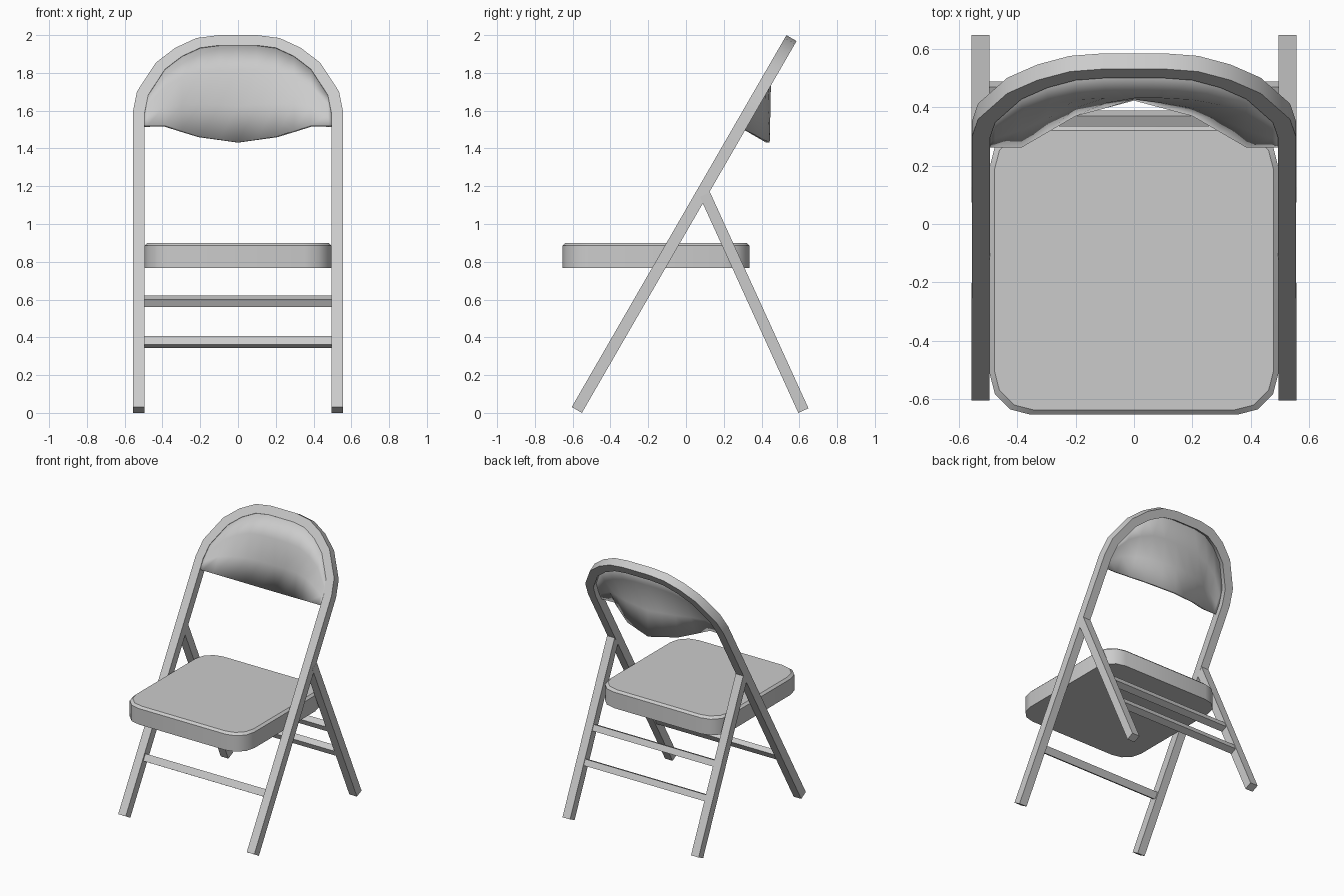
import bpy, bmesh
from math import radians
from mathutils import Vector

if "Cube" in bpy.data.objects:
    bpy.data.objects.remove(bpy.data.objects["Cube"])

FRONT = ((0, -0.587, 0), radians(60))      # tilted plane of front frame: local x, along, outward
REAR = ((0, 0.627, 0), radians(114.5))     # tilted plane of rear legs
FLAT = ((0, -0.159, 0), 0)


def make(name, bm, plane, angle=35):
    bmesh.ops.recalc_face_normals(bm, faces=bm.faces)
    me = bpy.data.meshes.new(name)
    bm.to_mesh(me)
    bm.free()
    me.shade_smooth()
    me.set_sharp_from_angle(angle=radians(angle))
    ob = bpy.data.objects.new(name, me)
    ob.location = plane[0]
    ob.rotation_euler = (plane[1], 0, 0)
    bpy.context.collection.objects.link(ob)
    return ob


def box(name, center, size, plane):
    bm = bmesh.new()
    bmesh.ops.create_cube(bm, size=1)
    for v in bm.verts:
        v.co = [c + p * s for c, p, s in zip(center, v.co, size)]
    return make(name, bm, plane)


def loft(bm, rings):
    loops = [[bm.verts.new(p) for p in r] for r in rings]
    n = len(loops[0])
    for a, b in zip(loops, loops[1:]):
        for i in range(n):
            j = (i + 1) % n
            bm.faces.new((a[i], a[j], b[j], b[i]))
    bm.faces.new(loops[0][::-1])
    bm.faces.new(loops[-1])


# Front frame: square tube bent into an inverted U
half = [(.494, 1.82), (.476, 1.925), (.386, 2.084), (.296, 2.163), (.2, 2.214), (.1, 2.229)]
arch = [(-x, v) for x, v in half] + half[::-1]
path = [Vector(p) for p in [(-.495, .018)] + arch + [(.495, .018)]]
W, H = .062, .031
rings = []
for i, p in enumerate(path):
    d0 = (p - path[max(i - 1, 0)]) if i else path[1] - p
    d1 = (path[i + 1] - p) if i < len(path) - 1 else d0
    n0, n1 = (Vector((-d.y, d.x)).normalized() for d in (d0, d1))
    m = (n0 + n1).normalized()
    q = p + m * W / m.dot(n0)
    rings.append([(p.x, p.y, H), (q.x, q.y, H), (q.x, q.y, -H), (p.x, p.y, -H)])
bm = bmesh.new()
loft(bm, rings)
make("front_frame", bm, FRONT)

# Backrest: sheet filling the arch, bowed backwards towards its lower edge
def bow(x):
    x = abs(x)
    if x < .2:
        return .186 - .061 * x / .2
    return max(0, .125 * (.386 - x) / .186)

cols = arch[:6] + [(0, 2.229)] + arch[6:]
bm = bmesh.new()
grid = [[bm.verts.new((x, 1.745 + (top - 1.745) * t, .027 - bow(x) * max(0, 1 - t / .7)))
         for x, top in cols] for t in (0, .35, .7, 1)]
for a, b in zip(grid, grid[1:]):
    for i in range(len(cols) - 1):
        bm.faces.new((a[i], a[i + 1], b[i + 1], b[i]))
back = make("backrest", bm, FRONT, 50)
if back.data.polygons[0].normal.z < 0:
    back.data.flip_normals()
solid = back.modifiers.new("thickness", 'SOLIDIFY')
solid.thickness = .02
solid.offset = -1

# Seat: rounded square pad with a small chamfer on the top rim
corner = [(.495, .355), (.477, .425), (.425, .477), (.355, .495)]
outline = []
for k in range(4):
    for x, y in corner:
        for _ in range(k):
            x, y = -y, x
        outline.append((x, y))
bm = bmesh.new()
loft(bm, [[(x * s, y * s, z) for x, y in outline]
          for s, z in ((1, .767), (1, .885), (.968, .9))])
make("seat", bm, FLAT)

# Rear legs
for side, sx in (("left", -1), ("right", 1)):
    box("rear_leg_" + side, (sx * .526, .642, 0), (.062, 1.257, .059), REAR)

# Crossbars
box("front_crossbar", (0, .433, 0), (1.0, .052, .04), FRONT)
box("rear_crossbar_upper", (0, .65, 0), (1.0, .045, .05), REAR)
box("rear_crossbar_lower", (0, .41, 0), (1.0, .045, .05), REAR)
